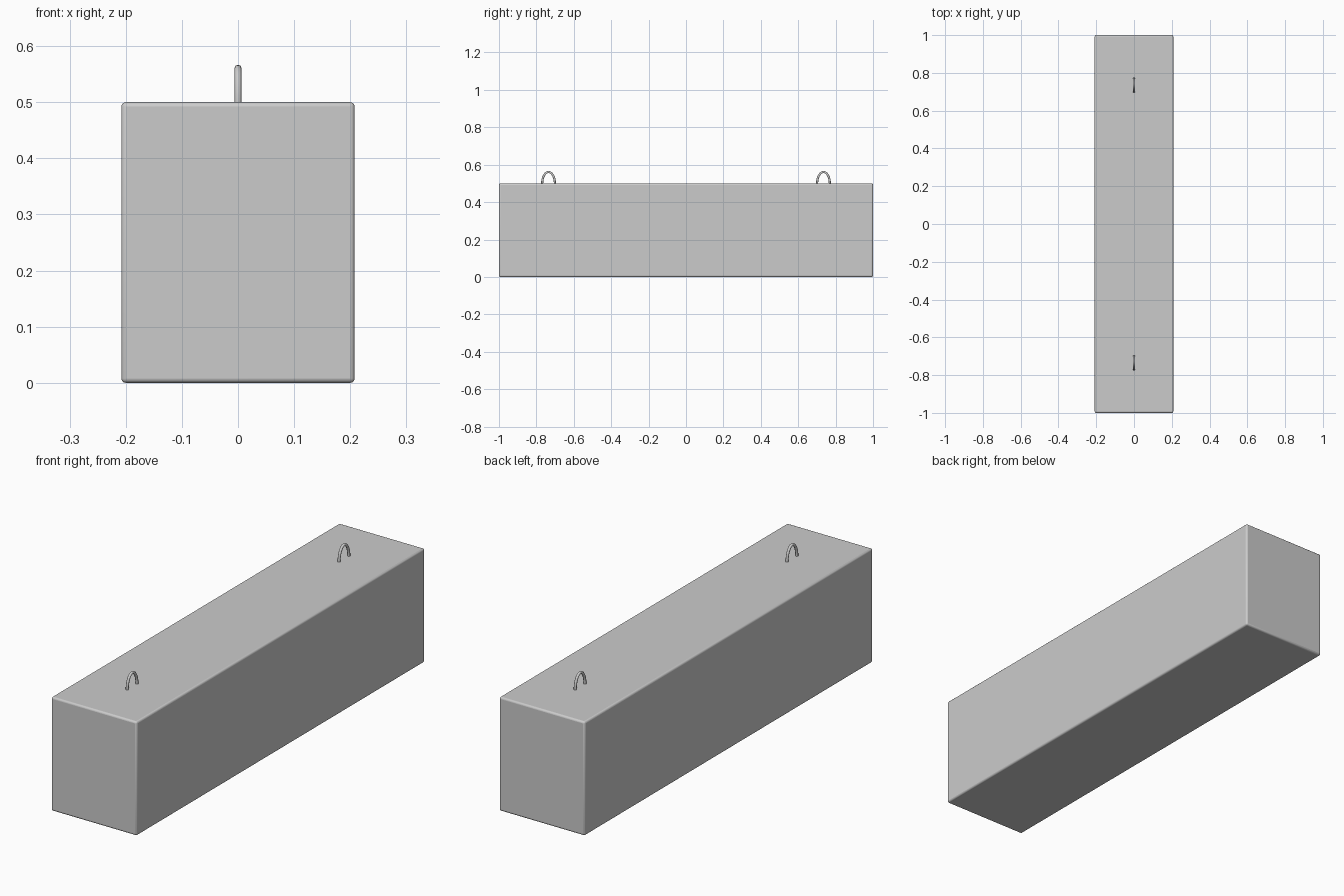
import bpy
import math

if "Cube" in bpy.data.objects:
    bpy.data.objects.remove(bpy.data.objects["Cube"])

# Concrete block with softly rounded edges
bpy.ops.mesh.primitive_cube_add(size=1, location=(0, 0, 0.25))
block = bpy.context.object
block.name = "block"
block.scale = (0.416, 2.0, 0.5)
bpy.ops.object.transform_apply(location=False, rotation=False, scale=True)
bevel = block.modifiers.new("rounded_edges", 'BEVEL')
bevel.width = 0.008
bevel.segments = 3
bpy.ops.object.shade_smooth_by_angle(angle=math.radians(40))


# Lifting loop: round bar bent into an arch, ends sunk into the block
def lifting_loop(name, y):
    half_width, rise, bar = 0.034, 0.061, 0.006
    pts = [(0, -half_width, 0.485)]
    for i in range(17):
        a = math.pi * (1 - i / 16)
        pts.append((0, half_width * math.cos(a), 0.5 + rise * math.sin(a)))
    pts.append((0, half_width, 0.485))
    curve = bpy.data.curves.new(name, 'CURVE')
    curve.dimensions = '3D'
    curve.bevel_depth = bar
    curve.bevel_resolution = 3
    curve.use_fill_caps = True
    spline = curve.splines.new('POLY')
    spline.points.add(len(pts) - 1)
    for p, co in zip(spline.points, pts):
        p.co = (*co, 1)
    obj = bpy.data.objects.new(name, curve)
    obj.location.y = y
    bpy.context.collection.objects.link(obj)
    bpy.ops.object.select_all(action='DESELECT')
    obj.select_set(True)
    bpy.context.view_layer.objects.active = obj
    bpy.ops.object.convert(target='MESH')
    bpy.ops.object.shade_smooth_by_angle(angle=math.radians(50))


lifting_loop("front_lifting_loop", -0.735)
lifting_loop("back_lifting_loop", 0.735)
